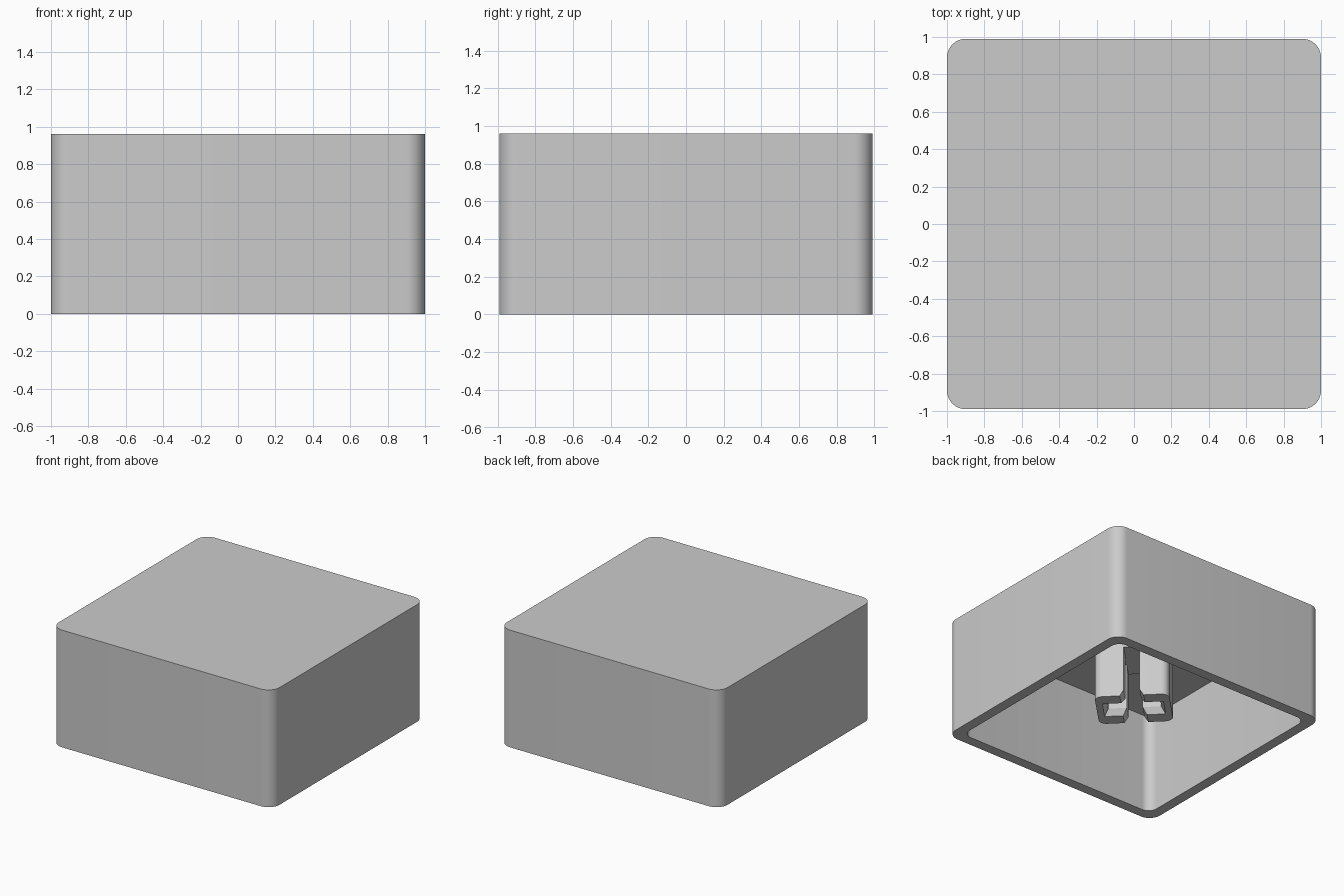
import bpy
import bmesh
import math

if "Cube" in bpy.data.objects:
    bpy.data.objects.remove(bpy.data.objects["Cube"], do_unlink=True)

# Single grey plastic
GREY = (0.6, 0.6, 0.6, 1)
plastic = bpy.data.materials.new("grey plastic")
plastic.use_nodes = True
plastic.diffuse_color = GREY
plastic.node_tree.nodes["Principled BSDF"].inputs["Base Color"].default_value = GREY

HEIGHT, CEILING, STEM_BOTTOM = 0.96, 0.82, 0.16
STEM_TURN = math.radians(45)


def rounded_rect(hx, hy, radius, steps=10):
    """Counter-clockwise outline of a rectangle with round corners."""
    points = []
    for quarter, (sx, sy) in enumerate([(1, 1), (-1, 1), (-1, -1), (1, -1)]):
        for i in range(steps + 1):
            a = math.pi / 2 * (quarter + i / steps)
            points.append((sx * (hx - radius) + radius * math.cos(a),
                           sy * (hy - radius) + radius * math.sin(a)))
    return points


def loft(name, sections, turn=0):
    """Solid through a list of (outline, z) sections, capped at both ends."""
    bm = bmesh.new()
    rings = [[bm.verts.new((x, y, z)) for x, y in outline] for outline, z in sections]
    n = len(rings[0])
    for low, high in zip(rings, rings[1:]):
        for i in range(n):
            j = (i + 1) % n
            bm.faces.new((low[i], low[j], high[j], high[i]))
    bm.faces.new(rings[0][::-1])
    bm.faces.new(rings[-1])
    bmesh.ops.recalc_face_normals(bm, faces=bm.faces)
    mesh = bpy.data.meshes.new(name)
    bm.to_mesh(mesh)
    bm.free()
    mesh.materials.append(plastic)
    obj = bpy.data.objects.new(name, mesh)
    obj.rotation_euler.z = turn
    bpy.context.collection.objects.link(obj)
    return obj


def activate(obj):
    bpy.ops.object.select_all(action="DESELECT")
    obj.select_set(True)
    bpy.context.view_layer.objects.active = obj


def smooth(obj):
    activate(obj)
    bpy.ops.object.shade_smooth_by_angle(angle=math.radians(30))


# Hollow cap, open underneath
outer = rounded_rect(1, 0.99, 0.1)
inner = rounded_rect(0.915, 0.905, 0.075)
cap = loft("cap_shell", [(outer, HEIGHT), (outer, 0), (inner, 0), (inner, CEILING)])
smooth(cap)

# Mounting stem, turned to the diagonal
stem_outline = rounded_rect(0.205, 0.28, 0.06, 6)
stem = loft("stem", [(stem_outline, STEM_BOTTOM), (stem_outline, CEILING + 0.02)], STEM_TURN)

# Cross-shaped socket with a flared mouth: one arm open at the sides, one closed
for hx, hy in [(0.3, 0.06), (0.065, 0.2)]:
    flare = 0.03
    wide = rounded_rect(hx + flare, hy + flare, 0.001, 1)
    narrow = rounded_rect(hx, hy, 0.001, 1)
    cutter = loft("socket_cutter", [(wide, STEM_BOTTOM - 0.01), (wide, STEM_BOTTOM),
                                    (narrow, STEM_BOTTOM + 0.05),
                                    (narrow, STEM_BOTTOM + 0.42)], STEM_TURN)
    cutter.hide_render = True
    cut = stem.modifiers.new("socket", "BOOLEAN")
    cut.operation = "DIFFERENCE"
    cut.solver = "EXACT"
    cut.object = cutter
    activate(stem)
    bpy.ops.object.modifier_apply(modifier=cut.name)
    bpy.data.objects.remove(cutter, do_unlink=True)
smooth(stem)

# Collar where the stem meets the ceiling
collar = loft("stem_collar", [(rounded_rect(0.25, 0.32, 0.08, 6), CEILING - 0.03),
                              (rounded_rect(0.25, 0.32, 0.08, 6), CEILING + 0.02)], STEM_TURN)
smooth(collar)
